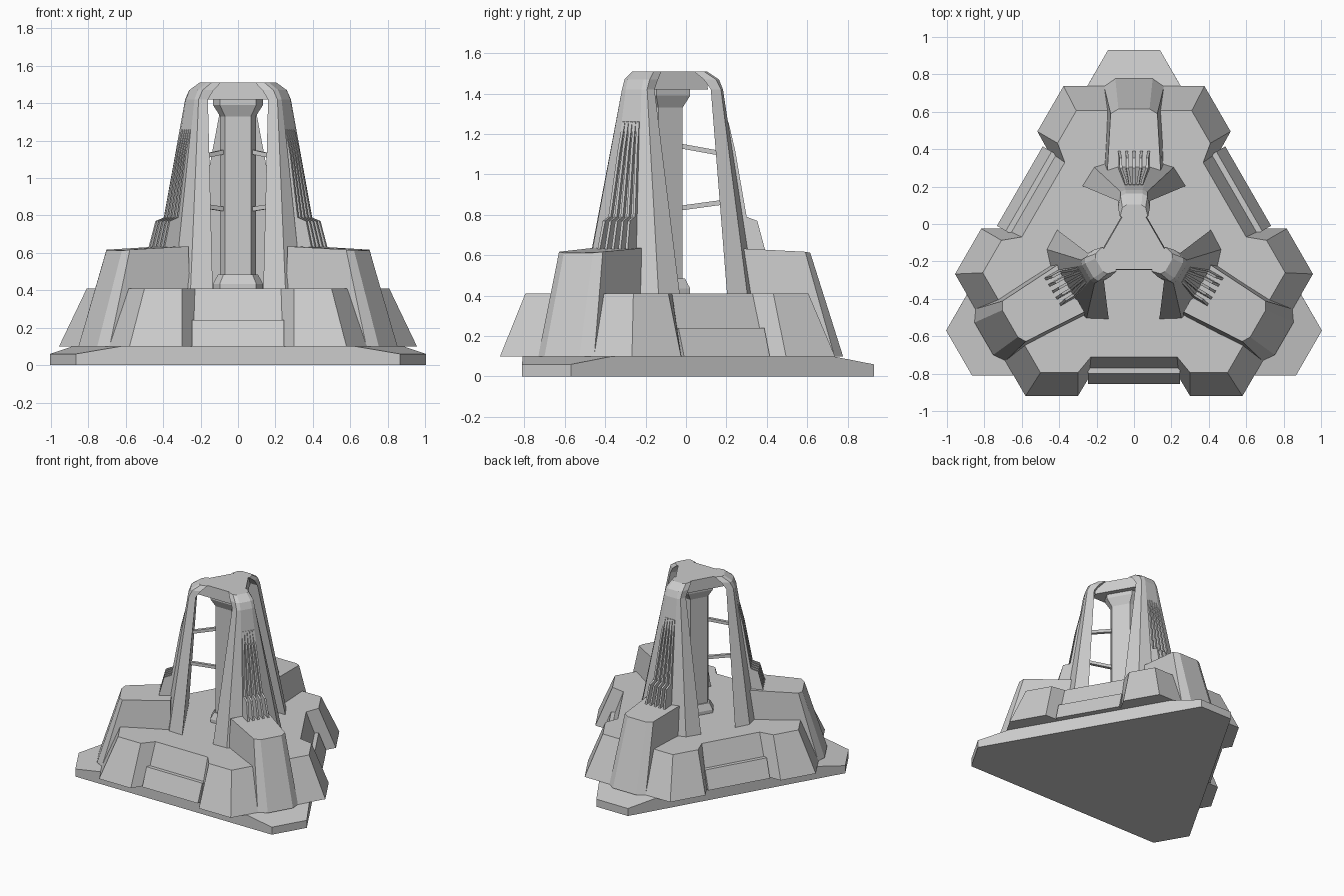
import bpy, bmesh
from math import cos, sin, radians

if "Cube" in bpy.data.objects:
    bpy.data.objects.remove(bpy.data.objects["Cube"])

BASE_Y, TOWER_Y = -0.15, -0.112
CORNERS, SIDES = (90, 210, 330), (270, 30, 150)


def polar(u, v, z, ang, cy):
    """u outward along ang, v sideways, z up"""
    a = radians(ang)
    return (u * cos(a) - v * sin(a), cy + u * sin(a) + v * cos(a), z)


def finish(bm, name):
    bmesh.ops.recalc_face_normals(bm, faces=bm.faces)
    me = bpy.data.meshes.new(name)
    bm.to_mesh(me)
    bm.free()
    ob = bpy.data.objects.new(name, me)
    bpy.context.collection.objects.link(ob)
    return ob


def loft(name, rings):
    bm = bmesh.new()
    vs = [[bm.verts.new(p) for p in r] for r in rings]
    n = len(vs[0])
    for a, b in zip(vs, vs[1:]):
        for i in range(n):
            j = (i + 1) % n
            bm.faces.new((a[i], a[j], b[j], b[i]))
    bm.faces.new(vs[0][::-1])
    bm.faces.new(vs[-1])
    return finish(bm, name)


def hull(name, pts):
    bm = bmesh.new()
    for p in pts:
        bm.verts.new(p)
    bmesh.ops.convex_hull(bm, input=bm.verts)
    bmesh.ops.dissolve_limit(bm, angle_limit=0.01, verts=bm.verts, edges=bm.edges)
    return finish(bm, name)


def mirror(half):
    """mirror a half section of (u, v) points across v = 0"""
    return half + [(u, -v) for u, v in reversed(half)]


def tri_ring(d, u, z, cy):
    """triangle with cut corners: side distance d, corner distance u"""
    s = (u - d / 2) / 0.866
    return [polar(d, v, z, a, cy) for a in (270, 390, 510) for v in (-s, s)]


# base plate with sloping tips
hull("base_plate", [polar(u, k * v, z, a, BASE_Y) for a in CORNERS for k in (-1, 1)
                    for u, v, z in ((1.08, .139, 0), (1.08, .139, .06), (.875, .257, .1))])


# body with recessed middle on each side
def body_ring(pts, z):
    prof = [(d, -s) for d, s in pts] + [(d, s) for d, s in reversed(pts)]
    return [polar(d, s, z, a, BASE_Y) for a in (270, 390, 510) for d, s in prof]


loft("body", [body_ring([(.77, .58), (.77, .30), (.67, .24)], .1),
              body_ring([(.645, .5), (.645, .3), (.56, .23)], .41)])

# low ledge in each recess
for a in SIDES:
    loft("recess_ledge", [[polar(d, s, z, a, BASE_Y) for d, s in
                           ((.5, -.245), (f, -.245), (f, .245), (.5, .245))]
                          for z, f in ((.1, .705), (.24, .65))])

# corner buttress blocks
for a in CORNERS:
    low = [(u, v, .1) for u, v in mirror([(.39, .18), (.885, .16), (.927, .10)])]
    top = [(.39, .145, .635), (.74, .125, .617), (.765, .083, .612)]
    top += [(u, -v, z) for u, v, z in reversed(top)]
    loft("corner_block", [[polar(*p, a, BASE_Y) for p in r] for r in (low, top)])

# tower legs, bent inward at the top
LEG = [(.41, [(.315, .275), (.415, .212), (.45, .10)]),
       (1.42, [(.235, .085), (.285, .072), (.295, .045)]),
       (1.47, [(.20, .085), (.26, .072), (.275, .045)]),
       (1.51, [(.15, .075), (.20, .062), (.215, .04)])]
for a in CORNERS:
    loft("tower_leg", [[polar(u, v, z, a, TOWER_Y) for u, v in mirror(h)] for z, h in LEG])

# cooling fins on each leg
FIN = [(.29, 1.27), (.322, 1.26), (.355, 1.12), (.412, .79), (.465, .77), (.505, .62), (.36, .62)]
for a in CORNERS:
    for i in range(-2, 3):
        loft("leg_fin", [[polar(u, i * .04 * (1 - .5 * (z - .62) / .65) + t, z, a, TOWER_Y)
                          for u, z in FIN] for t in (-.007, .007)])

# top cap joining the legs
loft("tower_cap", [tri_ring(.135, .22, 1.42, TOWER_Y), tri_ring(.13, .215, 1.51, TOWER_Y)])

# central column with flared foot and head
COLUMN = [(.41, 1.4), (.435, 1.4), (.485, 1.12), (.485, 1), (1.33, 1), (1.39, 1.4), (1.43, 1.4)]
loft("central_column", [tri_ring(.07 * k, .095 * k, z, TOWER_Y) for z, k in COLUMN])

# rungs from column to legs
for a in CORNERS:
    for z0, z1 in ((1.145, 1.105), (.83, .86)):
        loft("rung", [[polar(u, v, z + h, a, TOWER_Y) for v, h in
                       ((-.012, -.012), (.012, -.012), (.012, .012), (-.012, .012))]
                      for u, z in ((.06, z0), (.28, z1))])
